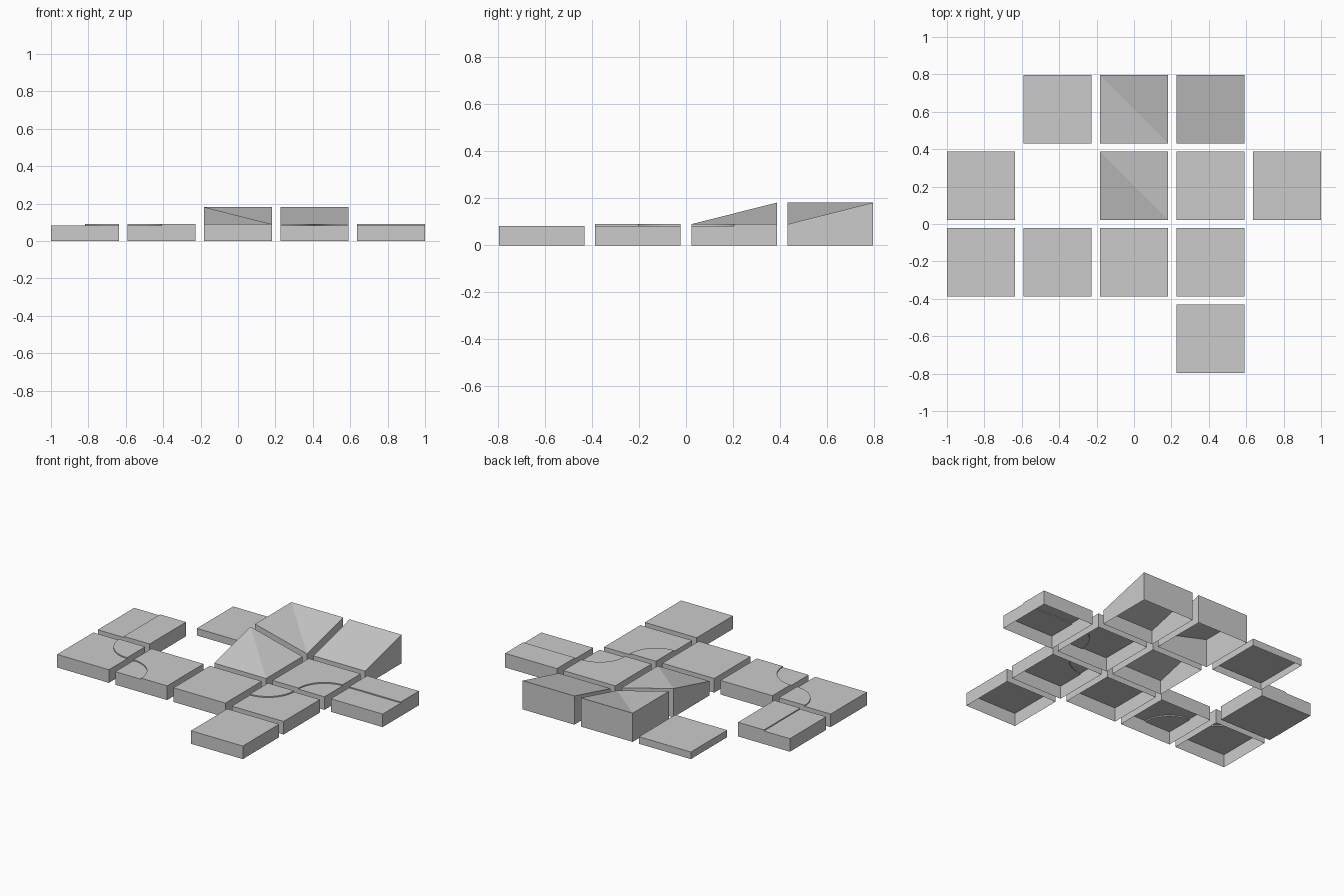
import bpy, bmesh, math

if "Cube" in bpy.data.objects:
    bpy.data.objects.remove(bpy.data.objects["Cube"])

PITCH, H = 0.409, 0.182          # tile spacing and half width
HIGH, LOW, DEEP, PEAK = 0.09, 0.083, 0.045, 0.182
SQUARE = [(-H, -H), (H, -H), (H, H), (-H, H)]


def on_rim(a, b):
    """True when an edge runs along the outside of the tile."""
    return any(abs(abs(a[i]) - H) < 1e-5 and abs(a[i] - b[i]) < 1e-5 for i in (0, 1))


def finish(bm, name, col, row):
    bmesh.ops.remove_doubles(bm, verts=bm.verts, dist=1e-5)
    me = bpy.data.meshes.new(name)
    bm.to_mesh(me)
    bm.free()
    ob = bpy.data.objects.new(name, me)
    ob.location = (col * PITCH, row * PITCH, 0)
    bpy.context.collection.objects.link(ob)
    return ob


def add_region(bm, outline, z, bottom=False):
    """Flat top with skirt walls along the rim and a step wall inside."""
    bm.faces.new([bm.verts.new((x, y, z)) for x, y in outline])
    for a, b in zip(outline, outline[1:] + outline[:1]):
        rim = on_rim(a, b)
        base = 0 if rim else LOW
        if rim or z > LOW:
            bm.faces.new([bm.verts.new(p) for p in
                          ((*a, base), (*b, base), (*b, z), (*a, z))])
    if bottom:
        bm.faces.new([bm.verts.new((x, y, 0)) for x, y in reversed(outline)])


def flat_tile(name, col, row, z):
    bm = bmesh.new()
    add_region(bm, SQUARE, z)
    finish(bm, name, col, row)


def straight_shore(name, col, row, turn, bottom=False):
    """Half high, half low; turn=0 has the low half on -x, turn=1 on -y."""
    bm = bmesh.new()
    low = [(-H, -H), (0, -H), (0, H), (-H, H)]
    high = [(0, -H), (H, -H), (H, H), (0, H)]
    for pts, z in ((low, LOW), (high, HIGH)):
        if turn:
            pts = [(y, x) for x, y in reversed(pts)]
        add_region(bm, pts, z, bottom)
    finish(bm, name, col, row)


def curved_shore(name, col, row, sx, sy, corner_z, rest_z):
    """Quarter disc at corner (sx, sy), the rest at another height."""
    n = 16
    arc = [(sx * (H - H * math.cos(i * math.pi / 2 / n)),
            sy * (H - H * math.sin(i * math.pi / 2 / n))) for i in range(n + 1)]
    corner = arc + [(sx * H, sy * H)]
    rest = arc[::-1] + [(-sx * H, sy * H), (-sx * H, -sy * H), (sx * H, -sy * H)]
    bm = bmesh.new()
    for pts, z in ((corner, corner_z), (rest, rest_z)):
        area = sum(a[0] * b[1] - b[0] * a[1] for a, b in zip(pts, pts[1:] + pts[:1]))
        add_region(bm, pts if area > 0 else pts[::-1], z)
    finish(bm, name, col, row)


def slope_tile(name, col, row, heights):
    """Tile with a height per corner (SW, SE, NE, NW), creased from SE to NW."""
    bm = bmesh.new()
    lo = [bm.verts.new((*p, 0)) for p in SQUARE]
    hi = [bm.verts.new((*p, z)) for p, z in zip(SQUARE, heights)]
    for i in range(4):
        j = (i + 1) % 4
        bm.faces.new((lo[i], lo[j], hi[j], hi[i]))
    bm.faces.new((hi[0], hi[1], hi[3]))
    bm.faces.new((hi[1], hi[2], hi[3]))
    bmesh.ops.dissolve_limit(bm, angle_limit=0.01, verts=bm.verts, edges=bm.edges)
    finish(bm, name, col, row)


# Flat tiles
flat_tile("deep_tile", -1, 1.5, DEEP)
flat_tile("grass_tile", 0, -0.5, HIGH)
flat_tile("sand_tile", 1, -1.5, LOW)

# Stepped shore tiles
straight_shore("west_shore", -2, 0.5, 0, bottom=True)
straight_shore("east_shore", 2, 0.5, 1)
curved_shore("west_bend", -2, -0.5, 1, 1, HIGH, LOW)
curved_shore("south_bend", -1, -0.5, -1, -1, LOW, HIGH)
curved_shore("east_inner_bend", 1, 0.5, 1, -1, LOW, HIGH)
curved_shore("east_outer_bend", 1, -0.5, -1, 1, HIGH, LOW)

# Hill tiles
slope_tile("straight_slope", 1, 1.5, (HIGH, HIGH, PEAK, PEAK))
slope_tile("inner_corner_slope", 0, 1.5, (PEAK, HIGH, PEAK, PEAK))
slope_tile("outer_corner_slope", 0, 0.5, (HIGH, HIGH, HIGH, PEAK))
